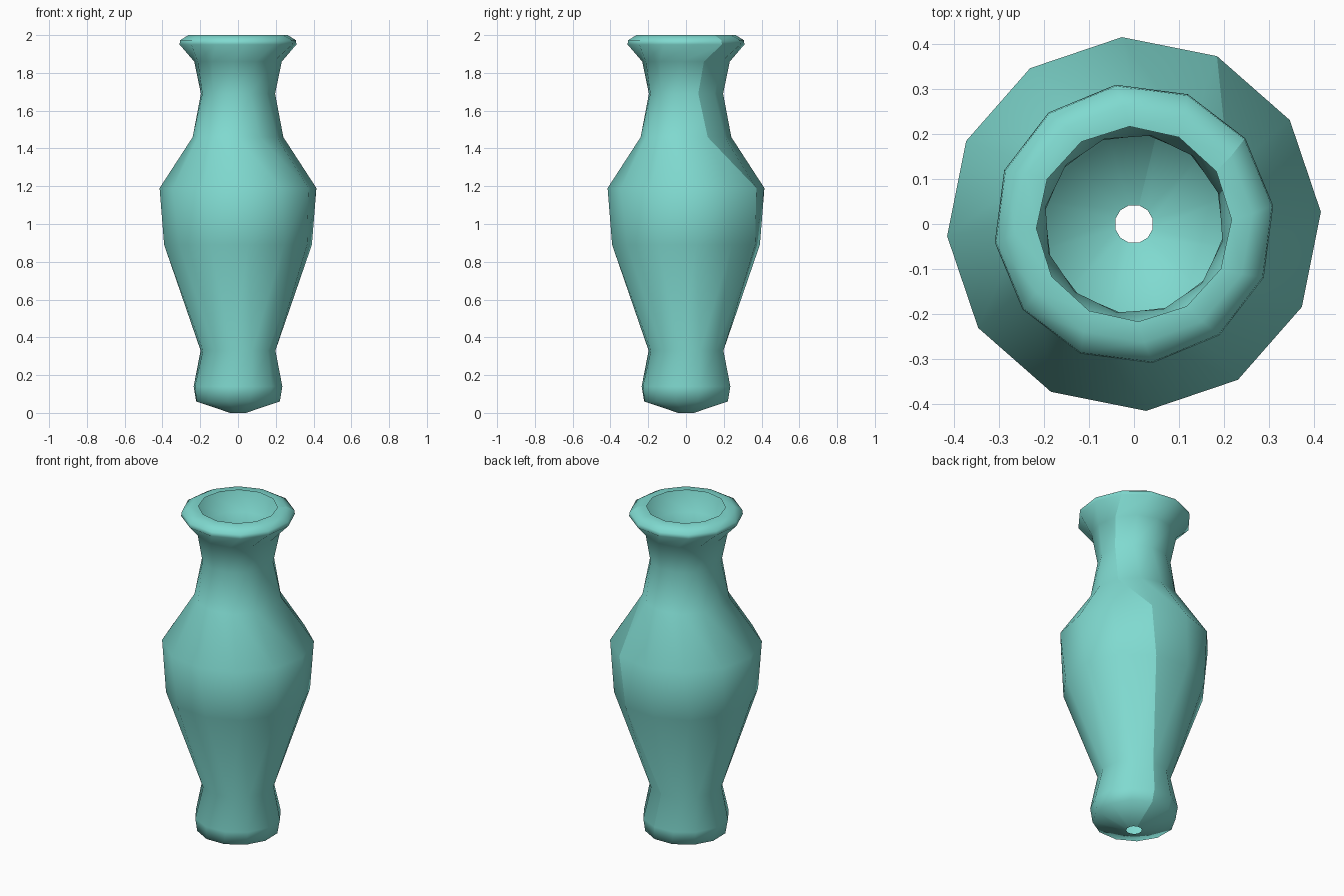
import bpy, bmesh
from math import cos, sin, radians

if "Cube" in bpy.data.objects:
    bpy.data.objects.remove(bpy.data.objects["Cube"])

SIDES = 12

# Vase profile from foot to lip: radius, height, angle of the seam in degrees
PROFILE = [
    (0.043, 0.00, 75),    # open hole in the base
    (0.228, 0.06, 76),    # foot
    (0.240, 0.14, 78),
    (0.200, 0.33, 82),    # lower waist
    (0.395, 0.89, 68),    # belly
    (0.416, 1.19, 63.7),  # shoulder
    (0.240, 1.46, 28.6),  # neck
    (0.200, 1.69, 19),
    (0.233, 1.86, 24),
    (0.312, 1.95, 37.5),  # flared rim
    (0.309, 1.973, 37.5),
    (0.264, 2.00, 35),    # lip
    (0.217, 2.00, 32.6),
]

glaze = bpy.data.materials.new("teal glaze")
glaze.diffuse_color = (0.215, 0.70, 0.63, 1.0)
glaze.use_nodes = True
glaze.node_tree.nodes["Principled BSDF"].inputs["Base Color"].default_value = glaze.diffuse_color

# Spin the twisted profile once around z, leaving the seam column unwelded
bm = bmesh.new()
columns = []
for i in range(SIDES + 1):
    step = 360 / SIDES * i
    columns.append([bm.verts.new((r * cos(radians(a + step)),
                                  r * sin(radians(a + step)), z))
                    for r, z, a in PROFILE])
for left, right in zip(columns, columns[1:]):
    for j in range(len(PROFILE) - 1):
        face = bm.faces.new((left[j], right[j], right[j + 1], left[j + 1]))
        face.smooth = True

mesh = bpy.data.meshes.new("vase")
bm.to_mesh(mesh)
bm.free()
mesh.materials.append(glaze)
vase = bpy.data.objects.new("vase", mesh)
bpy.context.collection.objects.link(vase)
